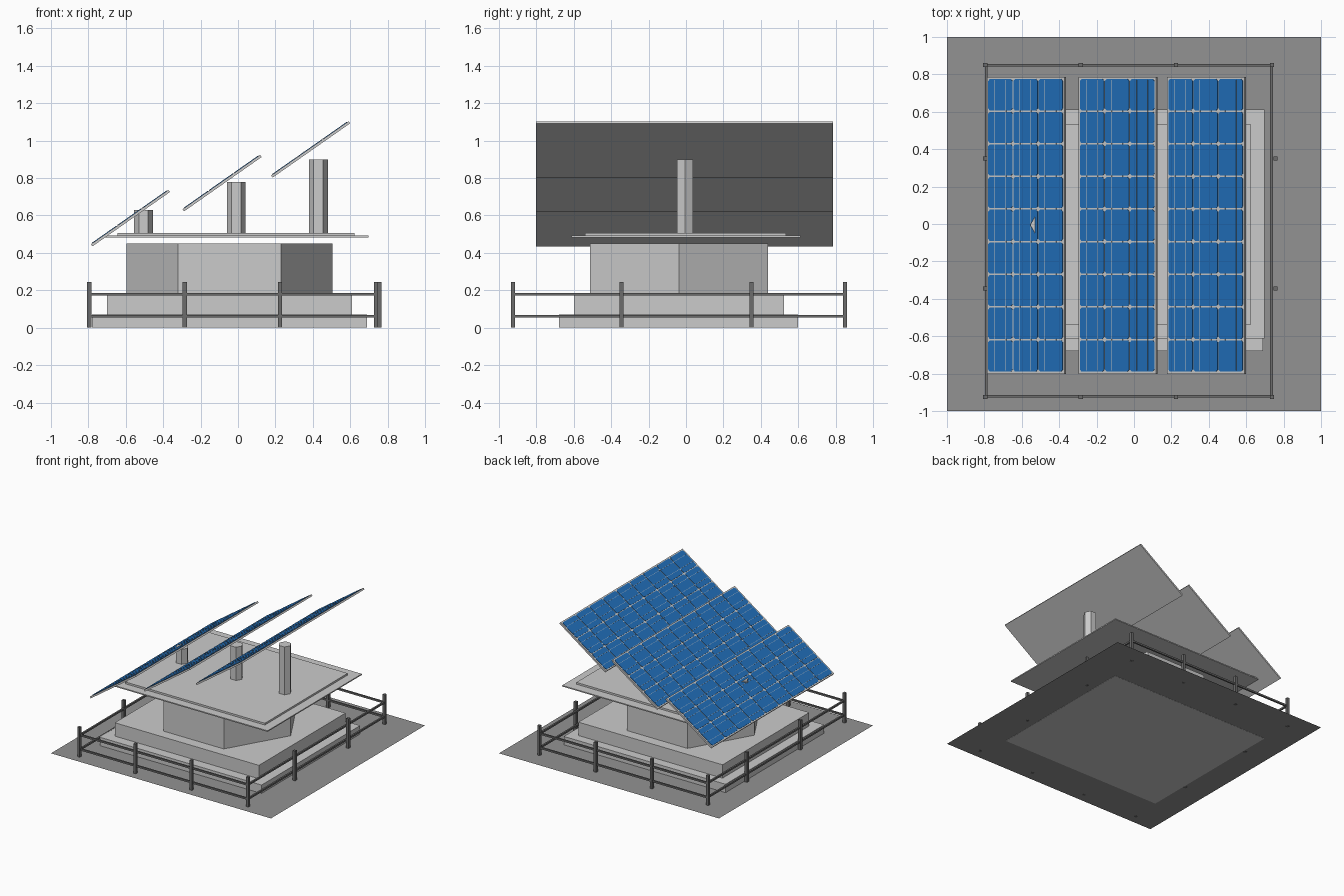
import bpy, bmesh, math
from mathutils import Matrix, Vector

if "Cube" in bpy.data.objects:
    bpy.data.objects.remove(bpy.data.objects["Cube"])


def material(name, rgb):
    m = bpy.data.materials.new(name)
    m.diffuse_color = (*rgb, 1)
    m.use_nodes = True
    m.node_tree.nodes["Principled BSDF"].inputs["Base Color"].default_value = m.diffuse_color
    return m


BLUE = material("cell_blue", (0.015, 0.16, 0.5))
DARK = material("dark_grey", (0.29, 0.29, 0.29))
FENCE = material("fence_grey", (0.15, 0.15, 0.15))


def finish(name, bm, mat=None, matrix=None):
    bmesh.ops.recalc_face_normals(bm, faces=bm.faces)
    me = bpy.data.meshes.new(name)
    bm.to_mesh(me)
    bm.free()
    ob = bpy.data.objects.new(name, me)
    bpy.context.collection.objects.link(ob)
    if mat:
        me.materials.append(mat)
    if matrix:
        ob.matrix_world = matrix
    return ob


def add_box(bm, lo, hi):
    lo, hi = Vector(lo), Vector(hi)
    m = Matrix.Translation((lo + hi) / 2) @ Matrix.Diagonal((*(hi - lo), 1))
    bmesh.ops.create_cube(bm, size=1, matrix=m)


def box(name, lo, hi, mat=None):
    bm = bmesh.new()
    add_box(bm, lo, hi)
    return finish(name, bm, mat)


def hexagon(name, x, y, r, z0, z1):
    bm = bmesh.new()
    ring = [bm.verts.new((x + r * math.cos(i * math.pi / 3),
                          y + r * math.sin(i * math.pi / 3), z0)) for i in range(6)]
    face = bm.faces.new(ring)
    ext = bmesh.ops.extrude_face_region(bm, geom=[face], use_keep_orig=True)
    bmesh.ops.translate(bm, vec=(0, 0, z1 - z0),
                        verts=[v for v in ext["geom"] if isinstance(v, bmesh.types.BMVert)])
    return finish(name, bm)


# Ground sheet, just above the underside of the slab
bm = bmesh.new()
bmesh.ops.create_grid(bm, x_segments=1, y_segments=1, size=1,
                      matrix=Matrix.Translation((0, 0, 0.001)))
finish("ground_sheet", bm, DARK)

# Stepped base, hexagonal block and double platform
box("lower_slab", (-0.78, -0.68, 0), (0.69, 0.60, 0.07))
box("upper_slab", (-0.70, -0.60, 0.07), (0.61, 0.525, 0.18))
hexagon("hexagonal_block", -0.045, -0.037, 0.55, 0.18, 0.45)
box("platform_lower", (-0.714, -0.612, 0.483), (0.697, 0.612, 0.492))
box("platform_upper", (-0.643, -0.541, 0.492), (0.623, 0.534, 0.507))

# Tilted panels on hexagonal posts
LENGTH, HALF_W, THICK = 0.506, 0.794, 0.014
PX, PY = 0.164, 0.1745


def panel(i, x, z):
    matrix = Matrix.Translation((x, -0.007, z)) @ Matrix.Rotation(math.radians(-35), 4, 'Y')
    top = THICK / 2
    bm = bmesh.new()
    add_box(bm, (-LENGTH / 2, -HALF_W, -top), (LENGTH / 2, HALF_W, top))
    finish(f"panel_frame_{i}", bm, None, matrix)

    # Cells with clipped corners, and thin conductor strips
    cells, strips = bmesh.new(), bmesh.new()
    hx, hy, c = PX / 2 - 0.003, PY / 2 - 0.004, 0.01
    outline = [(hx - c, hy), (-hx + c, hy), (-hx, hy - c), (-hx, -hy + c),
               (-hx + c, -hy), (hx - c, -hy), (hx, -hy + c), (hx, hy - c)]
    for a in range(3):
        cx = (a - 1) * PX
        for b in range(9):
            cy = (b - 4) * PY
            lo = [cells.verts.new((cx + u, cy + v, top)) for u, v in outline]
            hi = [cells.verts.new((cx + u, cy + v, top + 0.003)) for u, v in outline]
            cells.faces.new(hi)
            for k in range(8):
                n = (k + 1) % 8
                cells.faces.new((lo[k], lo[n], hi[n], hi[k]))
        for s in (-1, 1):
            sx = cx + s * PX * 0.22
            add_box(strips, (sx - 0.001, -PY * 4.45, top), (sx + 0.001, PY * 4.45, top + 0.004))
    finish(f"panel_cells_{i}", cells, BLUE, matrix)
    finish(f"panel_strips_{i}", strips, None, matrix)


for i, (px, ptop, x, z) in enumerate([(-0.505, 0.63, -0.575, 0.586),
                                      (-0.01, 0.78, -0.085, 0.773),
                                      (0.43, 0.90, 0.388, 0.953)], 1):
    hexagon(f"panel_post_{i}", px, -0.005, 0.05, 0.507, ptop)
    panel(i, x, z)

# Fence posts and rails
spots = [(x, y) for x in (-0.795, -0.285, 0.225, 0.738) for y in (-0.924, 0.85)]
spots += [(x, y) for x in (-0.797, 0.757) for y in (-0.345, 0.35)]
bm = bmesh.new()
for x, y in spots:
    add_box(bm, (x - 0.011, y - 0.011, 0), (x + 0.011, y + 0.011, 0.245))
finish("fence_posts", bm, FENCE)

bm = bmesh.new()
X0, X1, Y0, Y1, T = -0.79, 0.735, -0.921, 0.848, 0.007
for z in (0.061, 0.178):
    for y in (Y0, Y1):
        add_box(bm, (X0 - T, y - T, z - T), (X1 + T, y + T, z + T))
    for x in (X0, X1):
        add_box(bm, (x - T, Y0 + T, z - T), (x + T, Y1 - T, z + T))
finish("fence_rails", bm, FENCE)
